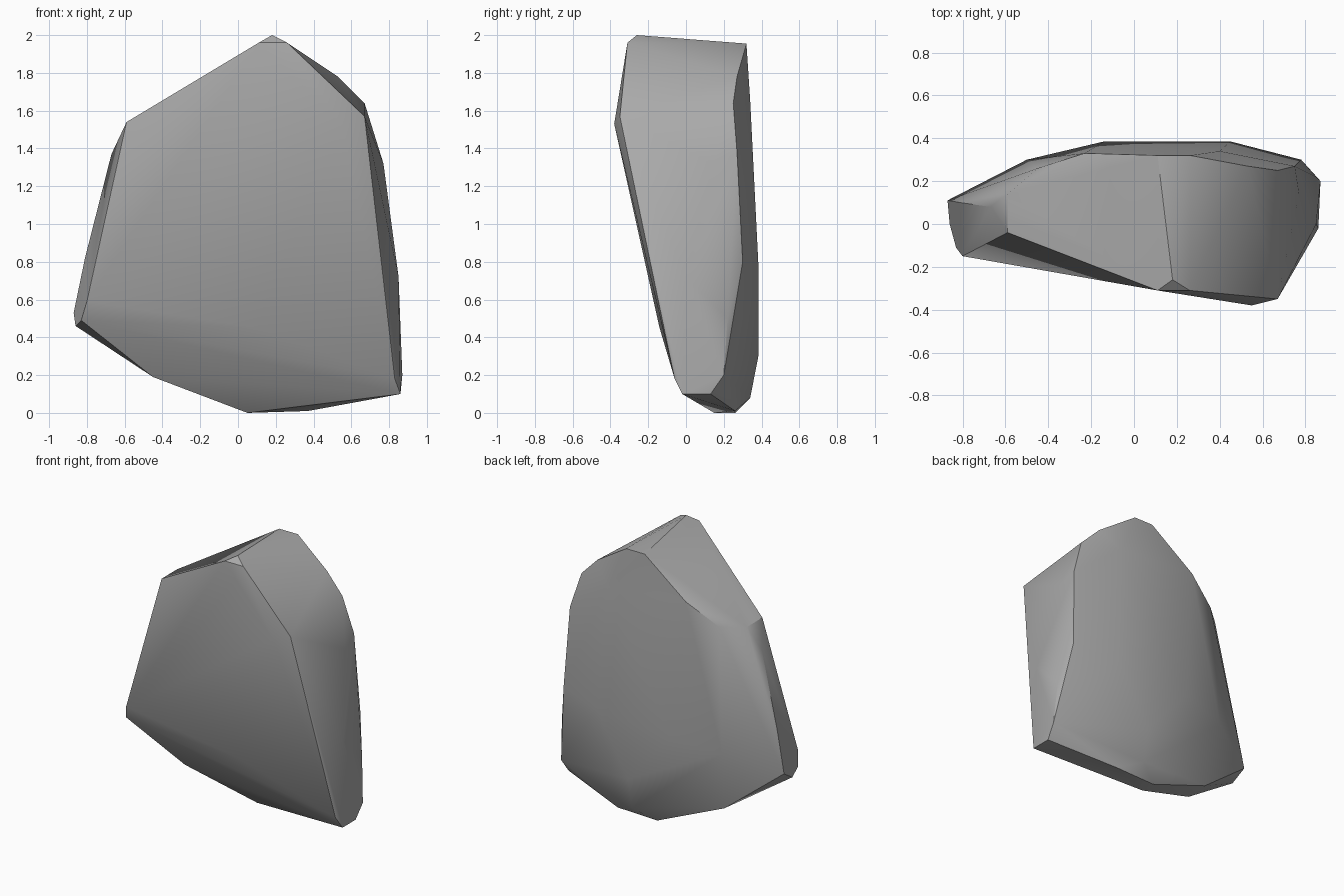
import bpy
import bmesh
import math

default_cube = bpy.data.objects.get("Cube")
if default_cube:
    bpy.data.objects.remove(default_cube, do_unlink=True)


def make_material(name, value):
    """Plain matte grey with matching viewport and render colour."""
    material = bpy.data.materials.new(name)
    material.use_nodes = True
    colour = (value, value, value, 1.0)
    material.diffuse_color = colour
    shader = material.node_tree.nodes["Principled BSDF"]
    shader.inputs["Base Color"].default_value = colour
    shader.inputs["Roughness"].default_value = 0.9
    return material


def make_boulder(name, corner_groups, material, sharp_angle):
    """Wrap a convex faceted stone around its corner points."""
    bm = bmesh.new()
    for corners in corner_groups:
        for corner in corners:
            bm.verts.new(corner)
    bmesh.ops.convex_hull(bm, input=bm.verts[:])

    # Drop the points that ended up inside the stone
    loose = [vert for vert in bm.verts if not vert.link_faces]
    bmesh.ops.delete(bm, geom=loose, context="VERTS")
    bmesh.ops.recalc_face_normals(bm, faces=bm.faces[:])

    mesh = bpy.data.meshes.new(name)
    bm.to_mesh(mesh)
    bm.free()
    mesh.materials.append(material)

    boulder = bpy.data.objects.new(name, mesh)
    bpy.context.collection.objects.link(boulder)
    bpy.ops.object.select_all(action="DESELECT")
    boulder.select_set(True)
    bpy.context.view_layer.objects.active = boulder
    bpy.ops.object.shade_smooth_by_angle(angle=math.radians(sharp_angle))
    return boulder


# Roof ridge and the two slopes falling from it
crown = [
    (0.18, -0.26, 2), (0.11, -0.31, 1.96), (0.26, -0.31, 1.96),
    (0.11, 0.32, 1.955), (0.26, 0.32, 1.955),
    (-0.59, -0.04, 1.54), (-0.59, 0.14, 1.54), (0.53, 0.27, 1.78),
]

# Leaning front slab
front = [
    (0.55, -0.38, 1.53), (0.67, -0.35, 1.57), (-0.8, -0.15, 0.59),
    (0.1, -0.14, 0.45), (0.83, -0.06, 0.18),
]

# Narrow wall on the +x side
wide_end = [
    (0.67, 0.25, 1.64), (0.75, 0.27, 1.38), (0.77, 0.14, 1.32),
    (0.85, 0, 0.72), (0.85, 0.22, 0.5), (0.87, 0.2, 0.2),
    (0.86, -0.02, 0.1), (0.86, 0.13, 0.1),
]

# Pointed end on the -x side
narrow_end = [
    (-0.87, 0.11, 0.53), (-0.86, 0, 0.46), (-0.83, -0.11, 0.49),
    (-0.81, 0.1, 0.82), (-0.67, 0.08, 1.37),
]

# Bulging back
back = [
    (-0.23, 0.33, 1.7), (-0.45, 0.26, 1.55), (-0.5, 0.3, 0.65),
    (-0.14, 0.385, 0.7), (0.45, 0.385, 0.75), (0.2, 0.385, 0.31),
    (0.78, 0.3, 0.8), (0.4, 0.34, 1.65),
]

# Tapered underside
base = [
    (0.05, 0.15, 0), (0.05, 0.26, 0), (0.37, 0.26, 0.01),
    (0.2, 0.34, 0.08), (-0.45, 0.03, 0.19), (-0.45, 0.2, 0.2),
]

stone = make_material("stone grey", 0.4)
make_boulder(
    "boulder",
    [crown, front, wide_end, narrow_end, back, base],
    stone,
    sharp_angle=30,
)
